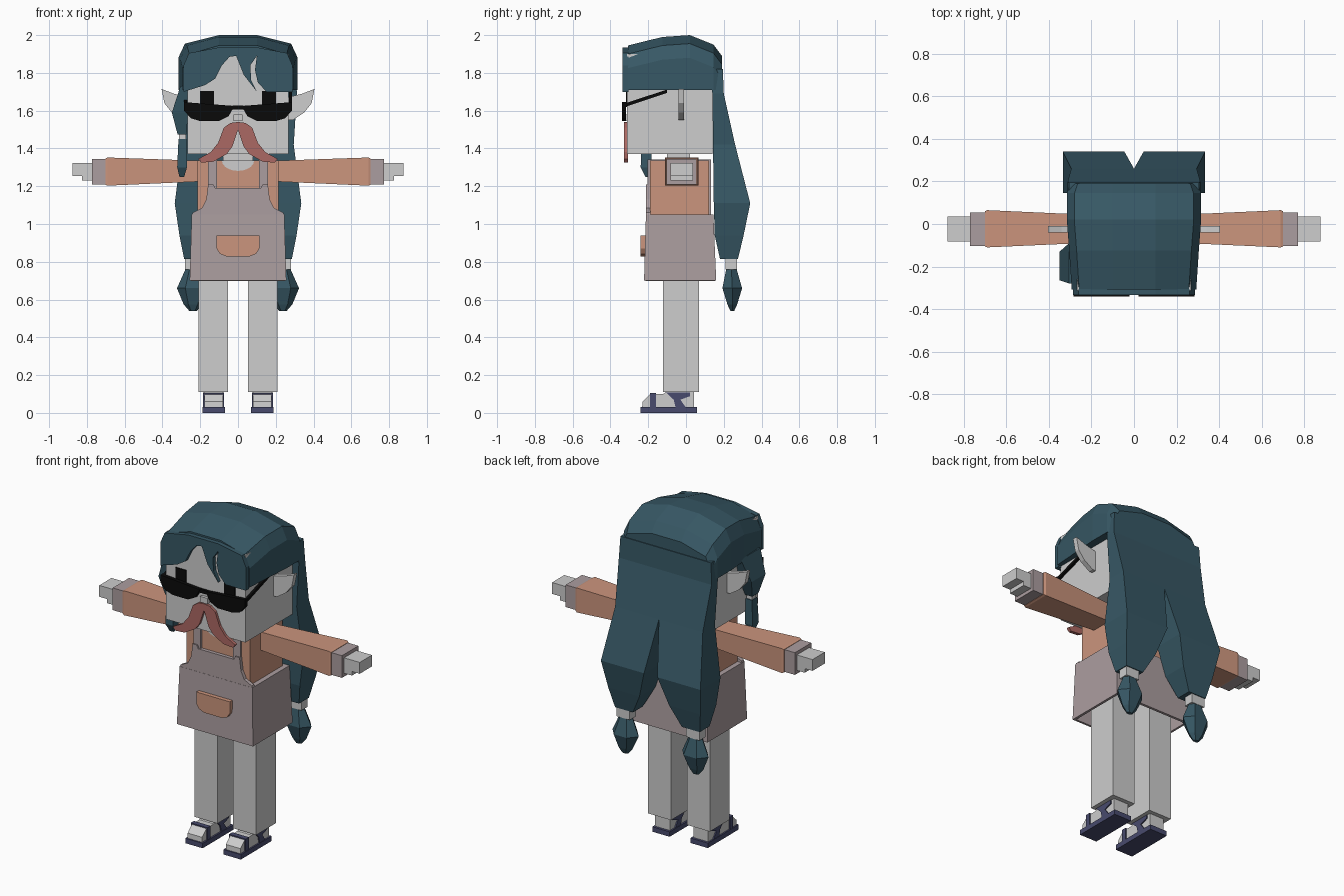
import bpy, bmesh, math

cube = bpy.data.objects.get("Cube")
if cube:
    bpy.data.objects.remove(cube, do_unlink=True)


def material(name, red, green, blue):
    mat = bpy.data.materials.new(name)
    mat.use_nodes = True
    mat.diffuse_color = (red, green, blue, 1)
    shader = next(n for n in mat.node_tree.nodes if n.type == 'BSDF_PRINCIPLED')
    shader.inputs["Base Color"].default_value = (red, green, blue, 1)
    shader.inputs["Roughness"].default_value = .9
    return mat


pale = material("pale grey", .61, .61, .61)
teal = material("dark teal", .038, .097, .13)
peach = material("peach", .6, .3, .205)
mauve = material("mauve grey", .41, .34, .35)
rust = material("rust red", .41, .14, .125)
navy = material("navy", .065, .07, .155)
black = material("black", .003, .003, .003)

BOTH = (1, -1)
LEFT = (1,)


def ring(axis, pos, points):
    """Place a flat outline across the given axis."""
    place = {'x': lambda a, b: (pos, a, b),
             'y': lambda a, b: (a, pos, b),
             'z': lambda a, b: (a, b, pos)}[axis]
    return [place(a, b) for a, b in points]


def rect(axis, pos, a0, a1, b0, b1):
    return ring(axis, pos, [(a0, b0), (a1, b0), (a1, b1), (a0, b1)])


def loft(name, mat, rings, sides=LEFT, open_start=False):
    """Skin a row of rings; mirror it when both sides are asked for."""
    objects = []
    for side in sides:
        bm = bmesh.new()
        rows = [[bm.verts.new((side * x, y, z)) for x, y, z in r] for r in rings]
        count = len(rows[0])
        for low, high in zip(rows, rows[1:]):
            for i in range(count):
                j = (i + 1) % count
                bm.faces.new((low[i], low[j], high[j], high[i]))
        if not open_start:
            bm.faces.new(rows[0][::-1])
        bm.faces.new(rows[-1])
        bmesh.ops.recalc_face_normals(bm, faces=bm.faces[:])
        prefix = "" if len(sides) == 1 else ("left_" if side > 0 else "right_")
        mesh = bpy.data.meshes.new(prefix + name)
        bm.to_mesh(mesh)
        bm.free()
        mesh.materials.append(mat)
        obj = bpy.data.objects.new(prefix + name, mesh)
        bpy.context.collection.objects.link(obj)
        objects.append(obj)
    return objects


def prism(name, mat, axis, start, end, points, sides=LEFT):
    return loft(name, mat, [ring(axis, start, points), ring(axis, end, points)], sides)


def box(name, mat, x0, x1, y0, y1, z0, z1, sides=LEFT):
    return loft(name, mat, [rect('z', z0, x0, x1, y0, y1),
                            rect('z', z1, x0, x1, y0, y1)], sides)


def mirrored(points):
    """Complete a symmetric outline from its +x half."""
    return points + [(-a, b) for a, b in reversed(points)]


# Head, neck, ears
box("head", pale, -.268, .268, -.312, .14, 1.37, 1.9)
box("neck", pale, -.08, .08, -.1, .02, 1.3, 1.38)
prism("ear", pale, 'y', -.04, -.01,
      [(.26, 1.55), (.29, 1.55), (.35, 1.59), (.39, 1.64), (.405, 1.715),
       (.34, 1.69), (.26, 1.67)], BOTH)

# Face
box("eye", black, .127, .2, -.317, -.31, 1.62, 1.705, BOTH)
box("nose", pale, -.025, .025, -.33, -.31, 1.545, 1.58)
prism("moustache", rust, 'y', -.327, -.308,
      [(0, 1.54), (.04, 1.535), (.075, 1.51), (.105, 1.43), (.145, 1.38),
       (.21, 1.345), (.195, 1.325), (.13, 1.33), (.06, 1.37), (.03, 1.41),
       (0, 1.5)], BOTH)

# Sunglasses
prism("lens", black, 'y', -.34, -.318,
      [(.02, 1.625), (.285, 1.645), (.285, 1.6), (.25, 1.56), (.2, 1.545),
       (.1, 1.545), (.05, 1.57), (.03, 1.605)], BOTH)
box("bridge", black, -.03, .03, -.335, -.32, 1.605, 1.627)
prism("temple", black, 'x', .27, .285,
      [(-.33, 1.618), (-.33, 1.636), (-.1, 1.712), (-.1, 1.694)], BOTH)


# Hair cap, arched across x and swept front to back
def arch(y, top, half):
    side = [(half, 1.71), (half, top - .12), (half - .035, top - .045), (.1, top)]
    return ring('y', y, mirrored(side))


loft("hair_cap", teal, [
    arch(-.308, 1.945, .293), arch(-.125, 1.99, .305), arch(.02, 2, .316),
    arch(.145, 1.95, .315), arch(.19, 1.89, .3)])

# Fringe with a parting and a loose strand
prism("fringe", teal, 'y', -.335, -.305,
      [(-.288, 1.7), (-.175, 1.735), (-.12, 1.77), (-.085, 1.84), (-.045, 1.885),
       (-.01, 1.89), (.01, 1.84), (.03, 1.79), (.1, 1.7), (.07, 1.76),
       (.065, 1.84), (.1, 1.89), (.09, 1.815), (.105, 1.75), (.15, 1.7),
       (.288, 1.7), (.288, 1.84), (.26, 1.905), (.1, 1.935),
       (-.1, 1.935), (-.26, 1.905), (-.288, 1.84)])

# Long back hair that parts into two tails
loft("back_hair", teal, [
    rect('z', 1.82, 0, .305, .12, .195),
    rect('z', 1.69, 0, .312, .14, .2),
    rect('z', 1.42, 0, .295, .143, .26),
    rect('z', 1.11, .045, .335, .147, .34),
    rect('z', .94, .1, .31, .152, .305),
    rect('z', .815, .165, .285, .18, .275)], BOTH)
box("tail_tie", pale, .19, .28, .21, .27, .76, .82, BOTH)


def hexagon(z, cx, cy, rx, ry):
    turns = [math.tau * i / 6 for i in range(6)]
    return ring('z', z, [(cx + rx * math.cos(t), cy + ry * math.sin(t)) for t in turns])


loft("tail_end", teal, [
    hexagon(.54, .238, .245, .02, .012), hexagon(.575, .238, .245, .05, .03),
    hexagon(.66, .235, .245, .088, .06), hexagon(.768, .235, .24, .04, .03)], BOTH)

# Single tied lock in front of the right ear
loft("side_lock", teal, [
    rect('z', 1.73, -.305, -.265, -.28, -.09),
    rect('z', 1.59, -.35, -.265, -.265, -.13),
    rect('z', 1.475, -.32, -.272, -.24, -.18)])
box("side_lock_tie", pale, -.312, -.275, -.23, -.19, 1.445, 1.48)
loft("side_lock_end", teal, [
    rect('z', 1.45, -.315, -.272, -.235, -.185),
    rect('z', 1.3, -.322, -.27, -.24, -.18),
    rect('z', 1.25, -.31, -.285, -.215, -.195)])

# Shirt with an open neckline
box("shirt", peach, -.215, .215, -.19, .122, 1, 1.335)
arc = [math.pi * i / 10 for i in range(11)]
prism("neckline", pale, 'y', -.194, -.185,
      [(.085 * math.cos(t), 1.336 - .055 * math.sin(t)) for t in arc])

# Arms
loft("sleeve", peach, [
    rect('x', .2, -.088, .043, 1.225, 1.335),
    rect('x', .69, -.11, .065, 1.203, 1.352),
    rect('x', .702, -.106, .06, 1.208, 1.347)], BOTH)
box("cuff", mauve, .7, .772, -.103, .055, 1.21, 1.345, BOTH)
box("palm", pale, .77, .825, -.082, .036, 1.23, 1.324, BOTH)
box("fingers", pale, .82, .877, -.082, .036, 1.255, 1.324, BOTH)

# Apron: open skirt, bib, straps and pocket
skirt, = loft("apron_skirt", mauve, [
    rect('z', .7, -.256, .256, -.222, .16),
    rect('z', 1.05, -.245, .245, -.212, .145)], open_start=True)
wall = skirt.modifiers.new("wall", 'SOLIDIFY')
wall.thickness = .02
wall.offset = -1
prism("apron_bib", mauve, 'y', -.211, -.188,
      mirrored([(.245, 1.045), (.24, 1.06), (.19, 1.085), (.168, 1.13),
                (.158, 1.21), (.13, 1.21), (.12, 1.19)]))
box("strap_front", mauve, .11, .158, -.203, -.185, 1.19, 1.342, BOTH)
box("strap_top", mauve, .11, .158, -.203, .132, 1.333, 1.342, BOTH)
box("strap_back", mauve, .11, .158, .12, .132, 1.04, 1.342, BOTH)
prism("pocket", peach, 'y', -.24, -.21,
      mirrored([(.113, .94), (.113, .87), (.095, .842), (.06, .828)]))

# Legs and feet
box("leg", pale, .053, .208, -.122, .068, .11, 1, BOTH)
prism("foot", pale, 'x', .08, .178,
      [(-.232, .03), (-.23, .06), (-.19, .098), (-.12, .1), (-.1, .115),
       (.042, .115), (.042, .03)], BOTH)

# Sandals
box("sandal_sole", navy, .07, .187, -.24, .057, 0, .03, BOTH)
box("toe_strap", navy, .073, .185, -.19, -.16, .025, .105, BOTH)
prism("ankle_strap", navy, 'x', .073, .185,
      [(-.105, .107), (.02, .107), (.02, .088), (-.03, .07), (0, .028),
       (-.055, .028), (-.065, .07)], BOTH)
